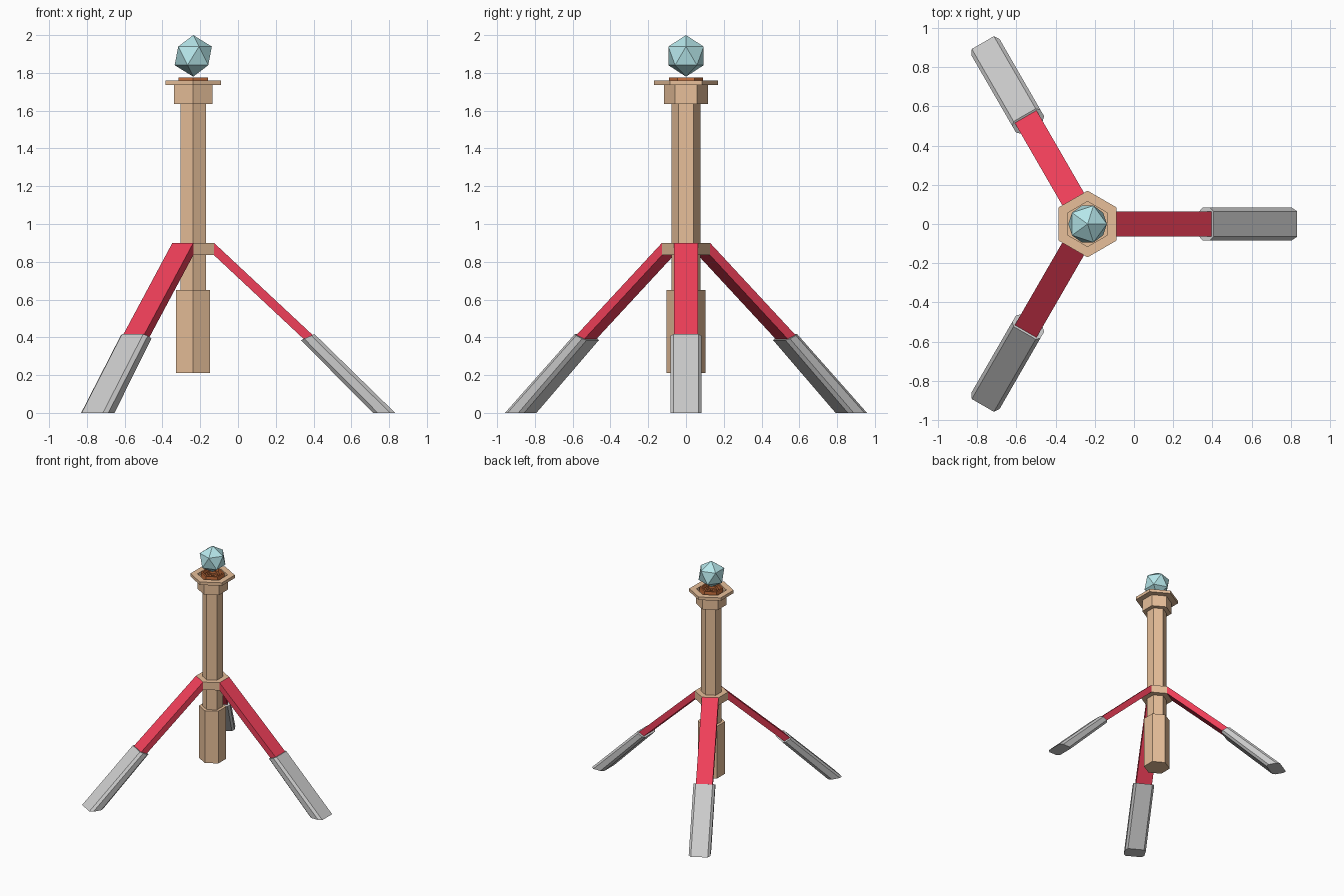
import bpy, bmesh
from math import sin, cos, pi, radians
from mathutils import Matrix

if "Cube" in bpy.data.objects:
    bpy.data.objects.remove(bpy.data.objects["Cube"])

CX = -0.237  # pole axis


def material(name, rgb):
    m = bpy.data.materials.new(name)
    m.diffuse_color = (*rgb, 1)
    m.use_nodes = True
    m.node_tree.nodes["Principled BSDF"].inputs["Base Color"].default_value = m.diffuse_color
    return m


wood = material("wood", (0.80, 0.52, 0.32))
red = material("red", (0.87, 0.05, 0.10))
rust = material("rust", (0.60, 0.17, 0.05))
aqua = material("aqua", (0.47, 0.80, 0.83))


def finish(bm, name, mat=None):
    bmesh.ops.recalc_face_normals(bm, faces=bm.faces)
    me = bpy.data.meshes.new(name)
    bm.to_mesh(me)
    bm.free()
    ob = bpy.data.objects.new(name, me)
    bpy.context.collection.objects.link(ob)
    if mat:
        me.materials.append(mat)
    return ob


def hex_lathe(name, profile, mat, closed=False):
    """Turn an (radius, z) profile into a six-sided solid or closed ring."""
    bm = bmesh.new()
    rings = [[bm.verts.new((CX + r * cos(pi / 2 + i * pi / 3),
                            r * sin(pi / 2 + i * pi / 3), z)) for i in range(6)]
             for r, z in profile]
    pairs = list(zip(rings, rings[1:]))
    if closed:
        pairs.append((rings[-1], rings[0]))
    else:
        bm.faces.new(rings[0])
        bm.faces.new(rings[-1])
    for a, b in pairs:
        for i in range(6):
            j = (i + 1) % 6
            bm.faces.new((a[i], a[j], b[j], b[i]))
    return finish(bm, name, mat)


def leg_part(name, profile, half_width, angle, mat=None, chamfer=0):
    """Extrude an (x, z) side profile across y, then swing it about the pole."""
    bm = bmesh.new()
    a, b = [[bm.verts.new((x - CX, y, z)) for x, z in profile]
            for y in (-half_width, half_width)]
    bm.faces.new(a)
    bm.faces.new(b)
    for i in range(4):
        j = (i + 1) % 4
        bm.faces.new((a[i], a[j], b[j], b[i]))
    if chamfer:
        long_edges = [bm.edges.get((s[i], s[(i + 1) % 4])) for s in (a, b) for i in (1, 3)]
        bmesh.ops.bevel(bm, geom=long_edges, offset=chamfer, segments=1,
                        affect='EDGES', clamp_overlap=True)
    bm.transform(Matrix.Translation((CX, 0, 0)) @ Matrix.Rotation(angle, 4, 'Z'))
    return finish(bm, name, mat)


# Pole with thick lower grip
hex_lathe("grip", [(0.104, 0.21), (0.104, 0.65)], wood)
hex_lathe("pole", [(0.078, 0.65), (0.078, 1.635)], wood)
hex_lathe("collar", [(0.127, 0.835), (0.127, 0.90)], wood)

# Head: cap block, rim and the nested rings in the socket
hex_lathe("cap", [(0.117, 1.635), (0.117, 1.735)], wood)
hex_lathe("rim", [(0.17, 1.735), (0.17, 1.76), (0.115, 1.76), (0.115, 1.735)], wood, True)
for i, (r, top) in enumerate([(0.09, 1.776), (0.058, 1.765), (0.03, 1.755)]):
    hex_lathe(f"socket_ring_{i + 1}",
              [(r, 1.735), (r, top), (r - 0.013, top), (r - 0.013, 1.735)], rust, True)

# Floating crystal
bm = bmesh.new()
bmesh.ops.create_icosphere(bm, subdivisions=1, radius=0.11,
                           matrix=Matrix.Translation((CX, 0, 1.89)))
finish(bm, "crystal", aqua)

# Three legs with chunky chamfered feet
for k in range(3):
    angle = radians(120 * k)
    leg_part(f"leg_{k + 1}", [(-0.127, 0.90), (0.40, 0.408), (0.365, 0.375), (-0.127, 0.835)],
             0.064, angle, red)
    leg_part(f"foot_{k + 1}", [(0.333, 0.385), (0.405, 0.417), (0.832, 0.0), (0.715, 0.0)],
             0.083, angle, chamfer=0.018)
